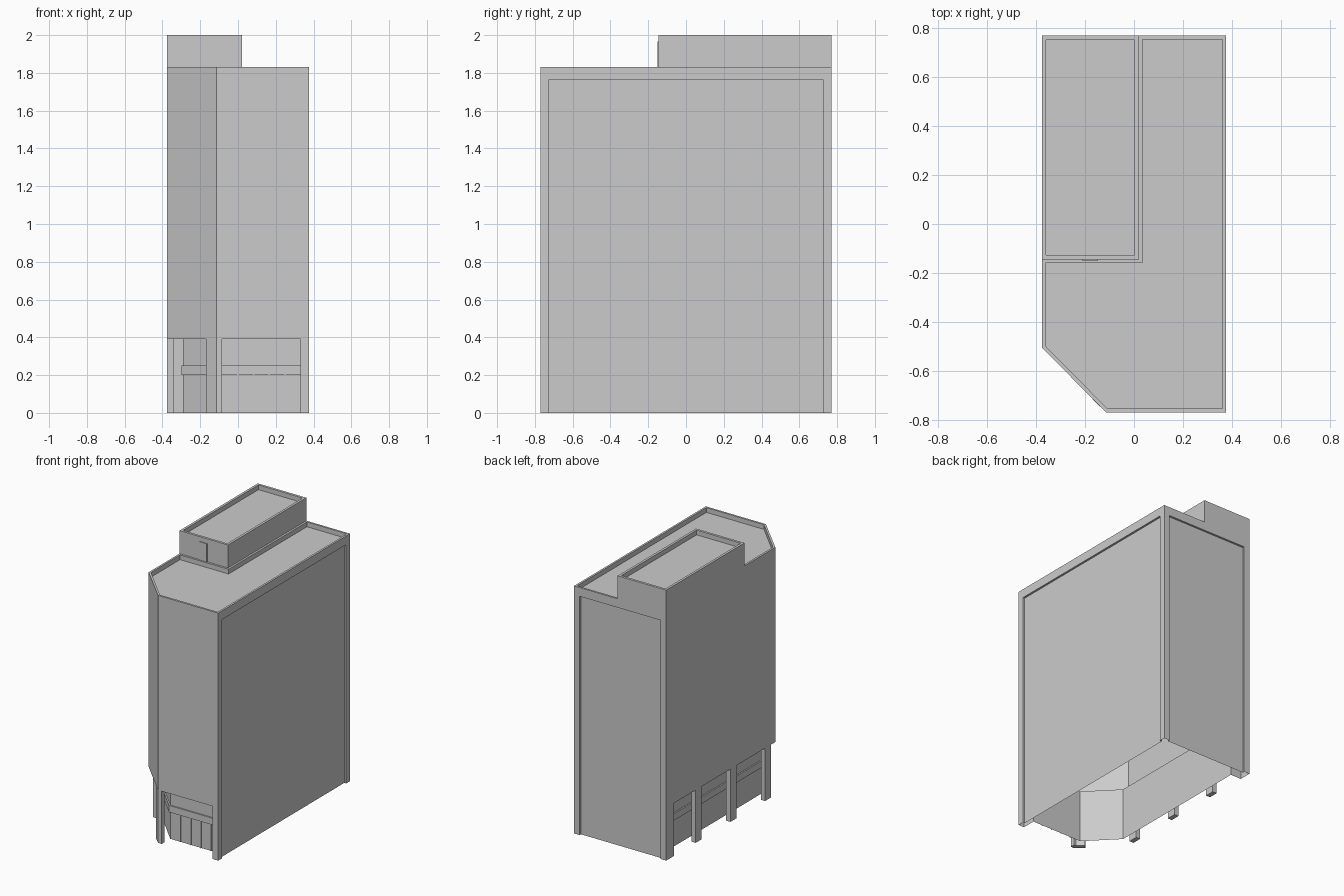
import bpy
import bmesh
from mathutils import Vector

cube = bpy.data.objects.get("Cube")
if cube:
    bpy.data.objects.remove(cube, do_unlink=True)

# One plain concrete colour for the whole building
GREY = (0.6, 0.6, 0.6, 1)
concrete = bpy.data.materials.new("concrete_grey")
concrete.use_nodes = True
concrete.diffuse_color = GREY
concrete.node_tree.nodes["Principled BSDF"].inputs["Base Color"].default_value = GREY

X, Y = 0.377, 0.77            # half width and half depth
LOBBY, ROOF, TOP = 0.39, 1.83, 2.0
PX, PY = 0.02, -0.145         # inner corner of the rooftop block


def finish(name, bm):
    mesh = bpy.data.meshes.new(name)
    bm.to_mesh(mesh)
    bm.free()
    mesh.materials.append(concrete)
    obj = bpy.data.objects.new(name, mesh)
    bpy.context.collection.objects.link(obj)
    return obj


def face(bm, *points):
    return bm.faces.new([bm.verts.new(p) for p in points])


def wall(bm, a, b, z0, z1):
    """Upright quad from a to b; its outside is on the right of a->b."""
    face(bm, (*a, z0), (*b, z0), (*b, z1), (*a, z1))


def walls(bm, path, z0, z1):
    for a, b in zip(path, path[1:]):
        wall(bm, a, b, z0, z1)


def ledge(bm, outer, inner, z, up):
    """Flat strip between two matching paths."""
    for i in range(len(outer) - 1):
        loop = [outer[i], outer[i + 1], inner[i + 1], inner[i]]
        face(bm, *[(*p, z) for p in (loop if up else loop[::-1])])


def recessed_wall(bm, a, b, z1, margin=0.045, depth=0.015, head=1.765):
    """Wall with a shallow sunken panel that runs down to the ground."""
    a, b = Vector(a), Vector(b)
    run = (b - a).normalized()
    inward = Vector((-run.y, run.x)) * depth
    p, q = a + run * margin, b - run * margin
    pi, qi = p + inward, q + inward
    wall(bm, a, p, 0, z1)
    wall(bm, q, b, 0, z1)
    wall(bm, p, q, head, z1)
    walls(bm, [p, pi, qi, q], 0, head)
    face(bm, (*p, head), (*q, head), (*qi, head), (*pi, head))


def parapet_roof(name, outline, z, rim, drop):
    """Flat rim around a lowered roof deck."""
    bm = bmesh.new()
    deck = face(bm, *[(*p, z) for p in outline])
    bm.normal_update()
    bmesh.ops.inset_individual(bm, faces=[deck], thickness=rim, use_even_offset=True)
    bm.normal_update()
    bmesh.ops.inset_individual(bm, faces=[deck], thickness=0, depth=-drop)
    finish(name, bm)


def prism(name, outline, z0, z1):
    bm = bmesh.new()
    walls(bm, outline + outline[:1], z0, z1)
    face(bm, *[(*p, z1) for p in outline])
    face(bm, *[(*p, z0) for p in reversed(outline)])
    finish(name, bm)


def box(name, x0, x1, y0, y1, z0, z1):
    prism(name, [(x0, y0), (x1, y0), (x1, y1), (x0, y1)], z0, z1)


# Outer street line and the set-back lobby line
street = [(-X, 0.68), (-X, -0.505), (-0.115, -Y), (0.33, -Y)]
lobby = [(-0.29, 0.68), (-0.29, -0.46), (-0.085, -0.67), (0.33, -0.67)]
band = [(-0.30, 0.68), (-0.30, -0.464), (-0.089, -0.68), (0.33, -0.68)]

# Tower shell, open underneath
bm = bmesh.new()
walls(bm, street, LOBBY, ROOF)
walls(bm, [(0.33, -0.67), street[-1], (X, -Y)], 0, LOBBY)
wall(bm, street[-1], (X, -Y), LOBBY, ROOF)
recessed_wall(bm, (X, -Y), (X, Y), ROOF)
recessed_wall(bm, (X, Y), (-X, Y), ROOF)
wall(bm, (-X, Y), street[0], 0, ROOF)
wall(bm, street[0], lobby[0], 0, LOBBY)
ledge(bm, street, lobby, LOBBY, False)
finish("tower_walls", bm)

# Lobby walls and the projecting band around them
bm = bmesh.new()
walls(bm, lobby, 0, LOBBY)
finish("lobby_walls", bm)
bm = bmesh.new()
walls(bm, band, 0.2, 0.25)
ledge(bm, band, lobby, 0.25, True)
ledge(bm, band, lobby, 0.2, False)
finish("lobby_band", bm)

# Shopfront mullions
for i in range(4):
    x = 0.0 + i * 0.083
    box(f"mullion_{i + 1}", x - 0.004, x + 0.004, -0.676, -0.67, 0, 0.2)

# Arcade pillars along the side, and the angled pillar at the corner
for i, y in enumerate((0.39, -0.015, -0.42)):
    box(f"side_pillar_{i + 1}", -X, -X + 0.035, y - 0.035, y + 0.035, 0, LOBBY)
prism("corner_pillar", [(-0.17, -0.716), (-0.115, -Y), (-0.085, -Y),
                        (-0.085, -0.735), (-0.1, -0.735), (-0.145, -0.692)], 0, LOBBY)

# Main roof wraps around the rooftop block
parapet_roof("main_roof", [(-X, -0.505), (-0.115, -Y), (X, -Y), (X, Y),
                           (PX, Y), (PX, PY), (-X, PY)], ROOF, 0.015, 0.035)

# Rooftop block with its own parapet and a door
block = [(-X, PY), (PX, PY), (PX, Y), (-X, Y)]
bm = bmesh.new()
walls(bm, block + block[:1], ROOF, TOP)
finish("rooftop_block", bm)
parapet_roof("rooftop_block_roof", block, TOP, 0.018, 0.035)
box("rooftop_door", -0.21, -0.15, PY - 0.006, PY, ROOF, 1.965)
